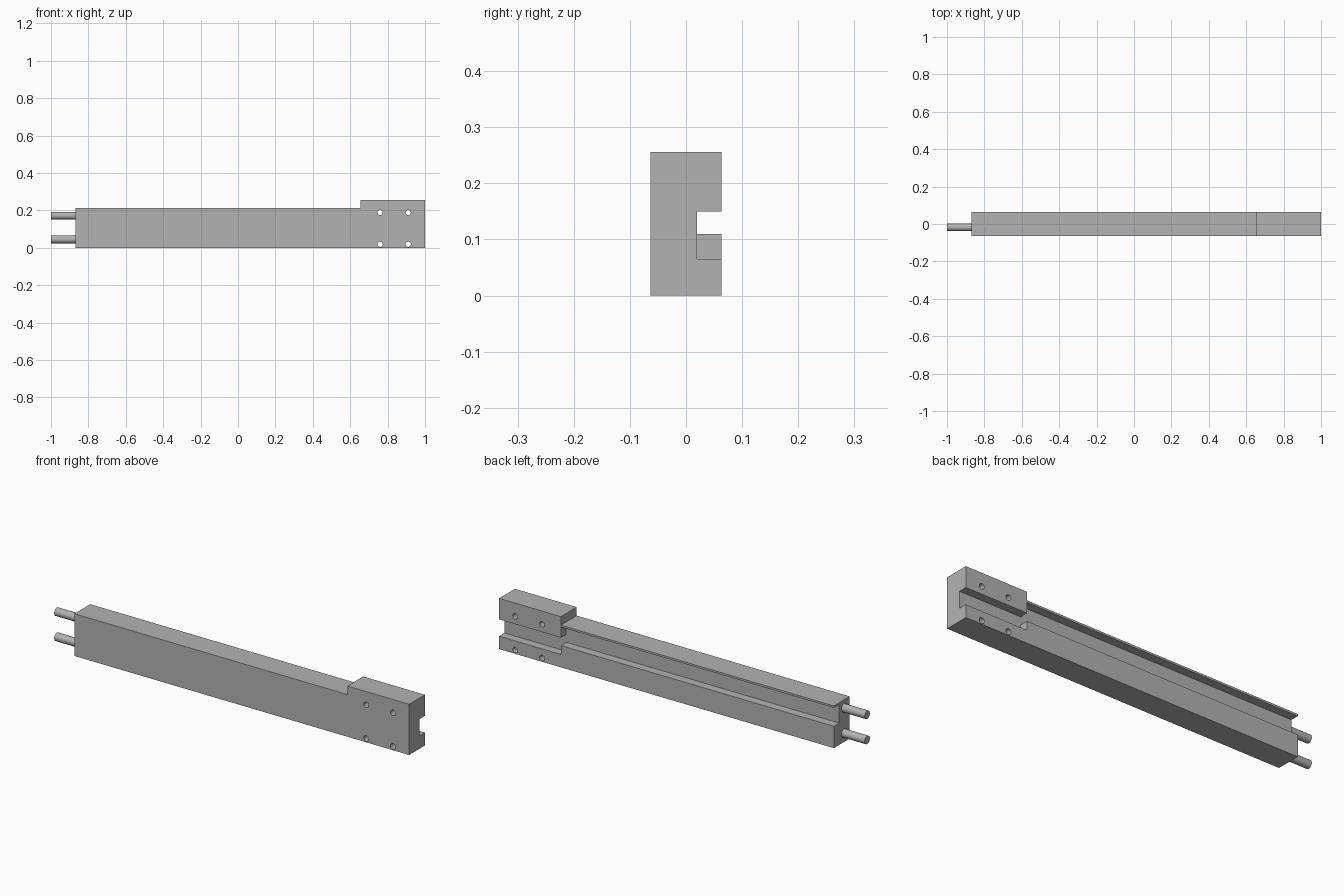
import bpy
import bmesh
from math import pi, radians
from mathutils import Matrix

cube = bpy.data.objects.get("Cube")
if cube:
    bpy.data.objects.remove(cube, do_unlink=True)

GREY = 0.45
steel = bpy.data.materials.new("grey_metal")
steel.use_nodes = True
steel.diffuse_color = (GREY, GREY, GREY, 1)
steel.node_tree.nodes["Principled BSDF"].inputs["Base Color"].default_value = (GREY, GREY, GREY, 1)

HALF = 0.063          # half of the body depth
BAR_END = -0.87       # where the rods leave the body
HEAD = 0.655          # where the raised clamp head begins


def add_object(name, bm):
    bmesh.ops.recalc_face_normals(bm, faces=bm.faces)
    mesh = bpy.data.meshes.new(name)
    bm.to_mesh(mesh)
    bm.free()
    mesh.materials.append(steel)
    obj = bpy.data.objects.new(name, mesh)
    bpy.context.collection.objects.link(obj)
    return obj


def prism(name, outline, y0, y1):
    """Extrude an x-z outline along y."""
    bm = bmesh.new()
    face = bm.faces.new([bm.verts.new((x, y0, z)) for x, z in outline])
    moved = bmesh.ops.extrude_face_region(bm, geom=[face])["geom"]
    verts = [v for v in moved if isinstance(v, bmesh.types.BMVert)]
    bmesh.ops.translate(bm, verts=verts, vec=(0, y1 - y0, 0))
    return add_object(name, bm)


def cylinder(name, centre, radius, length, axis):
    bm = bmesh.new()
    bmesh.ops.create_cone(bm, cap_ends=True, segments=32, radius1=radius, radius2=radius,
                          depth=length,
                          matrix=Matrix.Translation(centre) @ Matrix.Rotation(pi / 2, 4, axis))
    return add_object(name, bm)


def activate(obj):
    bpy.ops.object.select_all(action="DESELECT")
    obj.select_set(True)
    bpy.context.view_layer.objects.active = obj


def cut(target, cutter):
    cutter.hide_render = True
    mod = target.modifiers.new("cut", "BOOLEAN")
    mod.operation = "DIFFERENCE"
    mod.solver = "EXACT"
    mod.object = cutter
    activate(target)
    bpy.ops.object.modifier_apply(modifier=mod.name)
    bpy.data.objects.remove(cutter, do_unlink=True)


# Long bar with the taller head at one end
body = prism("bar_body", [(BAR_END, 0), (1, 0), (1, 0.256), (HEAD, 0.256),
                          (HEAD, 0.213), (BAR_END, 0.213)], -HALF, HALF)

# Rear channel: wide and high along the bar, lower through the head
channel = [(-1.1, 0.11), (HEAD, 0.11), (HEAD, 0.065), (1.1, 0.065),
           (1.1, 0.15), (HEAD, 0.15), (HEAD, 0.203), (-1.1, 0.203)]
cut(body, prism("channel_cutter", channel, 0.02, 0.1))

# Four bolt holes through the head
for x in (0.76, 0.91):
    for z in (0.019, 0.189):
        cut(body, cylinder("hole_cutter", (x, 0, z), 0.014, 0.4, "X"))

# Two round rods out of the bar end
rods = [cylinder(name, ((BAR_END - 1) / 2, -0.018, z), 0.0205, 1 + BAR_END, "Y")
        for name, z in (("lower_rod", 0.045), ("upper_rod", 0.172))]

for obj in [body] + rods:
    activate(obj)
    bpy.ops.object.shade_smooth_by_angle(angle=radians(30))
